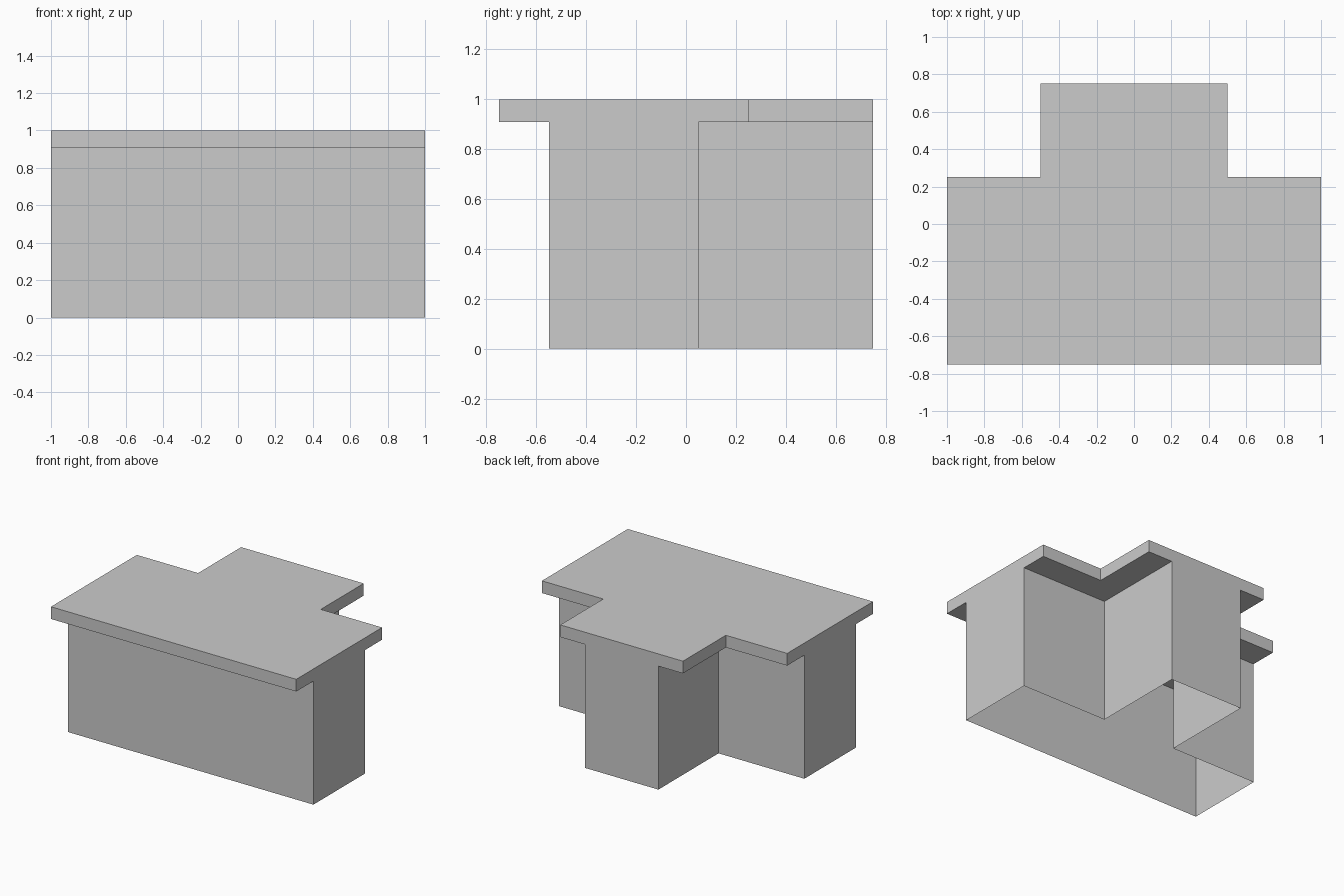
import bpy
import bmesh

if "Cube" in bpy.data.objects:
    bpy.data.objects.remove(bpy.data.objects["Cube"])


def t_outline(half_bar, front, back, half_stem, end):
    """T-shaped outline, counter-clockwise seen from above, mirrored in x."""
    right = [(half_bar, front), (half_bar, back), (half_stem, back), (half_stem, end)]
    return right + [(-x, y) for x, y in reversed(right)]


def extruded(name, outline, z0, z1, caps):
    bm = bmesh.new()
    low = [bm.verts.new((x, y, z0)) for x, y in outline]
    high = [bm.verts.new((x, y, z1)) for x, y in outline]
    n = len(outline)
    for i in range(n):
        j = (i + 1) % n
        bm.faces.new((low[i], low[j], high[j], high[i]))
    if caps:
        bm.faces.new(high)
        bm.faces.new(low[::-1])
    mesh = bpy.data.meshes.new(name)
    bm.to_mesh(mesh)
    bm.free()
    obj = bpy.data.objects.new(name, mesh)
    bpy.context.collection.objects.link(obj)
    return obj


TOP_UNDERSIDE = 0.91

# Solid T-shaped top, overhanging the base
extruded("counter_top", t_outline(1.0, -0.75, 0.25, 0.5, 0.75), TOP_UNDERSIDE, 1.0, True)

# Thin-walled base, open at the bottom, flush with the top at its three ends
extruded("base_walls", t_outline(1.0, -0.55, 0.05, 0.3, 0.75), 0.0, TOP_UNDERSIDE, False)
